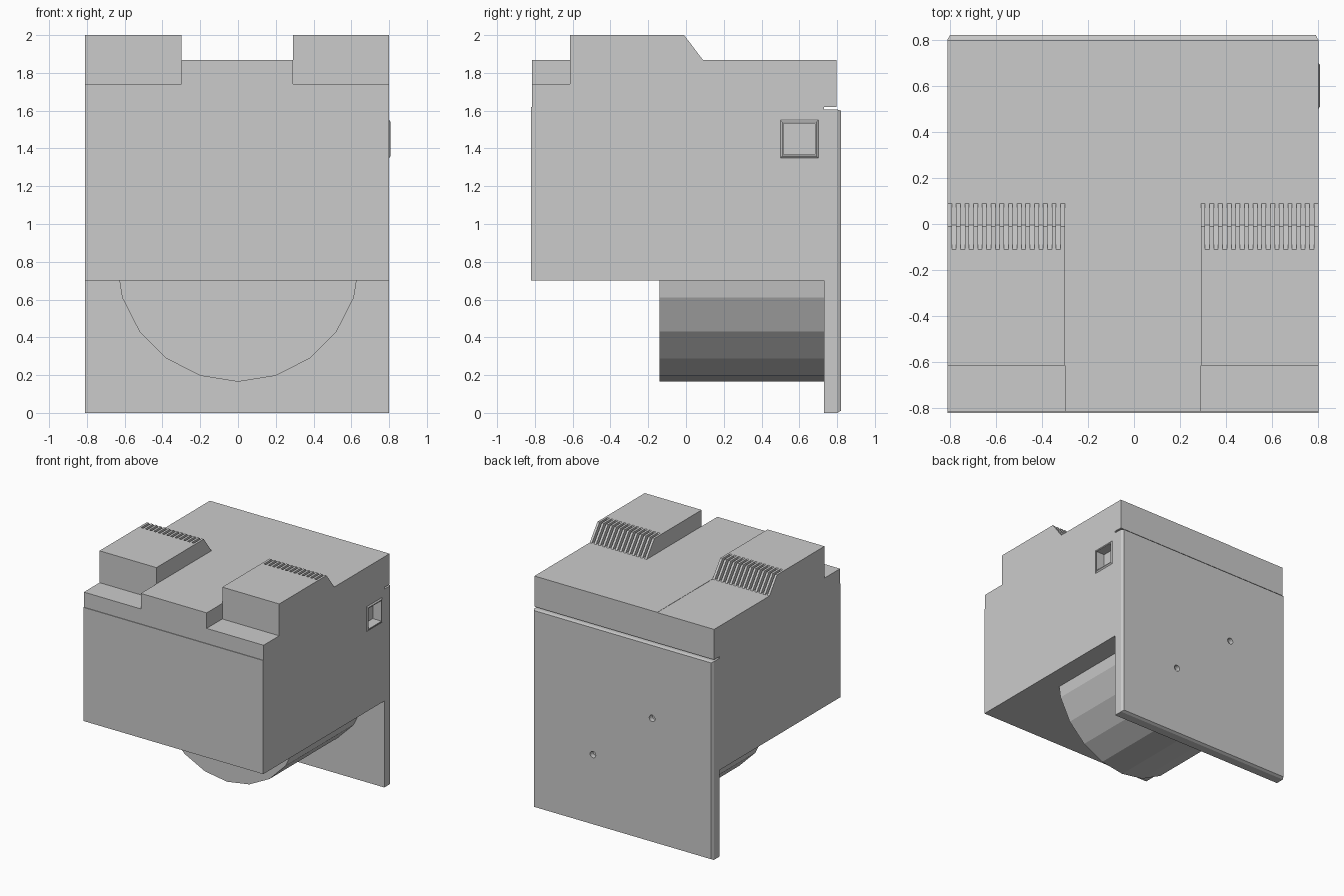
import bpy, bmesh, math
from mathutils import Vector

if "Cube" in bpy.data.objects:
    bpy.data.objects.remove(bpy.data.objects["Cube"])

X0, X1 = -0.81, 0.80          # side walls
G0, G1 = -0.30, 0.29          # central groove of the lid


def finish(name, bm):
    bmesh.ops.recalc_face_normals(bm, faces=bm.faces)
    me = bpy.data.meshes.new(name)
    bm.to_mesh(me)
    bm.free()
    ob = bpy.data.objects.new(name, me)
    bpy.context.collection.objects.link(ob)
    return ob


def add_loft(bm, ring_a, ring_b):
    """Closed solid between two matching outlines."""
    a = [bm.verts.new(p) for p in ring_a]
    b = [bm.verts.new(p) for p in ring_b]
    bm.faces.new(a)
    bm.faces.new(b[::-1])
    for i in range(len(a)):
        j = (i + 1) % len(a)
        bm.faces.new((a[i], b[i], b[j], a[j]))


def add_profile(bm, pts, xa, xb):
    """Extrude a (y, z) profile along x."""
    add_loft(bm, [(xa, y, z) for y, z in pts], [(xb, y, z) for y, z in pts])


def box(name, xa, xb, ya, yb, za, zb):
    bm = bmesh.new()
    add_profile(bm, [(ya, za), (yb, za), (yb, zb), (ya, zb)], xa, xb)
    return finish(name, bm)


def cylinder(name, x, z, ya, yb, r, sides):
    bm = bmesh.new()
    ring = [(x + r * math.sin(2 * math.pi * i / sides),
             z - r * math.cos(2 * math.pi * i / sides)) for i in range(sides)]
    add_loft(bm, [(u, ya, w) for u, w in ring], [(u, yb, w) for u, w in ring])
    return finish(name, bm)


def cut(target, cutter):
    mod = target.modifiers.new("cut", 'BOOLEAN')
    mod.operation = 'DIFFERENCE'
    mod.solver = 'EXACT'
    mod.object = cutter
    cutter.hide_render = True
    cutter.hide_set(True)


# main housing
body = box("housing", X0, X1, -0.82, 0.73, 0.70, 1.62)

# drum under the housing
cylinder("drum", 0, 0.81, -0.14, 0.73, 0.645, 20)

# back plate with chamfered rear rim
bm = bmesh.new()
c = 0.011


def rect(xa, xb, za, zb, y):
    return [(xa, y, za), (xb, y, za), (xb, y, zb), (xa, y, zb)]


rings = [rect(X0, X1, 0, 1.606, 0.73), rect(X0, X1, 0, 1.606, 0.80),
         rect(X0 + c, X1 - c, c, 1.606 - c / 2, 0.82)]
vs = [[bm.verts.new(p) for p in r] for r in rings]
bm.faces.new(vs[0])
bm.faces.new(vs[-1][::-1])
for a, b in zip(vs, vs[1:]):
    for i in range(4):
        j = (i + 1) % 4
        bm.faces.new((a[i], b[i], b[j], a[j]))
plate = finish("back_plate", bm)

# two small screw holes in the plate
for x, z in ((0.26, 0.575), (-0.27, 1.01)):
    cut(plate, cylinder("screw_hole_cutter", x, z, 0.78, 0.9, 0.026, 16))

# lid: centre panel and two raised side pads with ribbed grips
box("lid_centre", G0, G1, -0.815, 0.797, 1.62, 1.868)
for name, xa, xb, top in (("left", X0, G0, 1.866), ("right", G1, X1, 1.868)):
    bm = bmesh.new()
    add_profile(bm, [(-0.815, 1.62), (-0.815, 1.742), (-0.615, 1.742), (-0.615, 2.0),
                     (-0.11, 2.0), (-0.005, top), (0.797, top), (0.797, 1.62)], xa, xb)
    finish(name + "_lid_pad", bm)
    bm = bmesh.new()
    count = 14
    w = (xb - xa) / (2 * count - 1)
    for i in range(count):
        x = xa + 2 * i * w
        add_profile(bm, [(-0.11, 2.0), (-0.01, 2.0), (0.09, top), (-0.005, top)], x, x + w)
    finish(name + "_grip_ribs", bm)

# square socket on the right side
sy, sz = 0.60, 1.45


def square(x, h):
    return [(x, sy - h, sz - h), (x, sy + h, sz - h), (x, sy + h, sz + h), (x, sy - h, sz + h)]


bm = bmesh.new()
add_loft(bm, square(X1 - 0.005, 0.107), square(X1 + 0.008, 0.090))
frame = finish("socket_frame", bm)
h = 0.083
socket = box("socket_cutter", 0.73, 0.9, sy - h, sy + h, sz - h, sz + h)
cut(body, socket)
cut(frame, socket)
